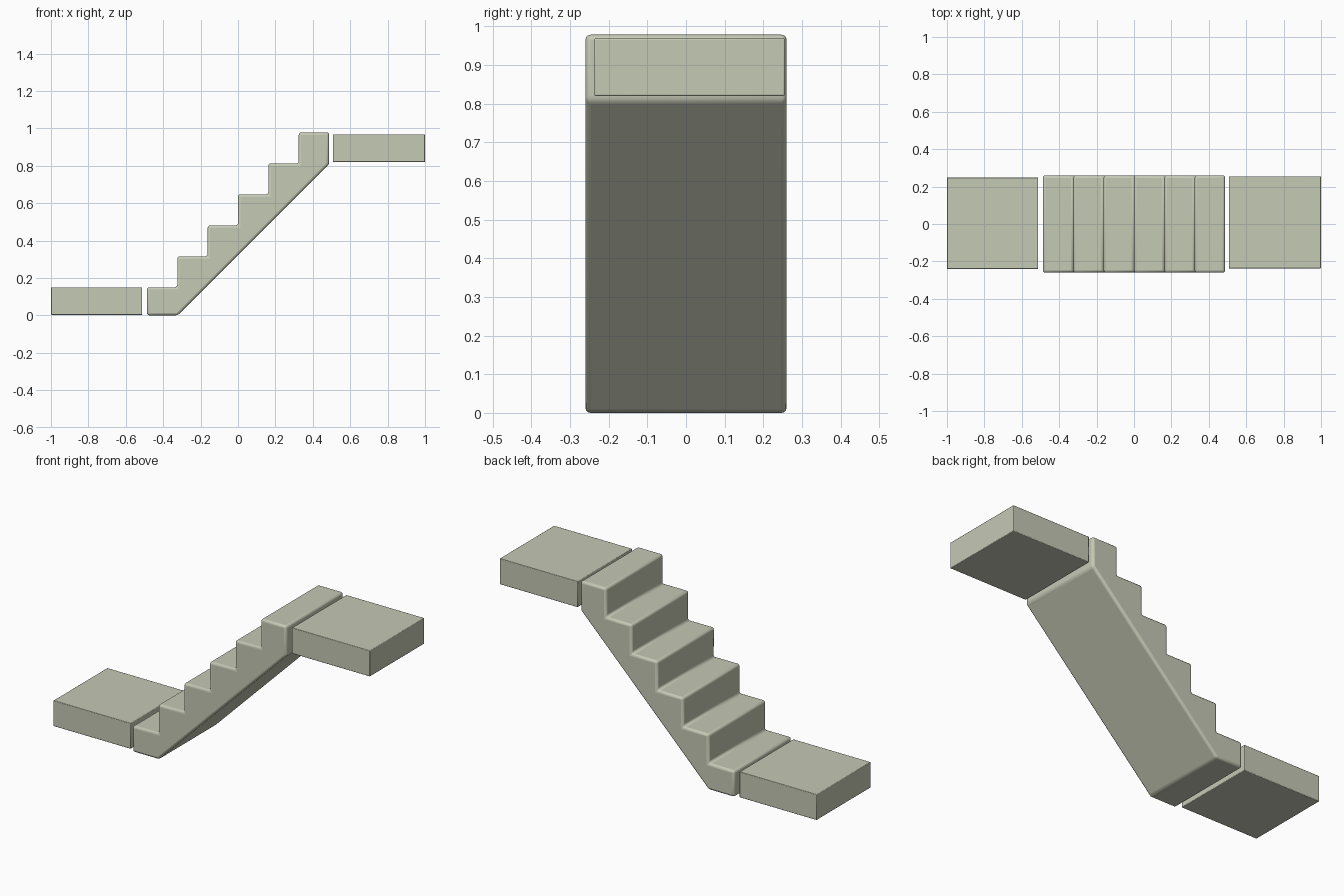
import bpy, bmesh, math

if "Cube" in bpy.data.objects:
    bpy.data.objects.remove(bpy.data.objects["Cube"])

stone = bpy.data.materials.new("pale_stone")
stone.diffuse_color = (0.56, 0.585, 0.46, 1)
stone.use_nodes = True
stone.node_tree.nodes["Principled BSDF"].inputs["Base Color"].default_value = stone.diffuse_color


def extrude_profile(name, pts, y0, y1, width, segments):
    """Extrude an x-z outline along y and round its edges."""
    bm = bmesh.new()
    face = bm.faces.new([bm.verts.new((x, y0, z)) for x, z in pts])
    ext = bmesh.ops.extrude_face_region(bm, geom=[face])
    verts = [v for v in ext["geom"] if isinstance(v, bmesh.types.BMVert)]
    bmesh.ops.translate(bm, verts=verts, vec=(0, y1 - y0, 0))
    bmesh.ops.recalc_face_normals(bm, faces=bm.faces)
    mesh = bpy.data.meshes.new(name)
    bm.to_mesh(mesh)
    bm.free()
    mesh.materials.append(stone)
    ob = bpy.data.objects.new(name, mesh)
    bpy.context.collection.objects.link(ob)
    bev = ob.modifiers.new("rounded_edges", 'BEVEL')
    bev.width = width
    bev.segments = segments
    bev.limit_method = 'ANGLE'
    bev.angle_limit = math.radians(30)
    bpy.ops.object.select_all(action='DESELECT')
    ob.select_set(True)
    bpy.context.view_layer.objects.active = ob
    bpy.ops.object.shade_smooth_by_angle(angle=math.radians(35))
    return ob


def slab(name, x0, x1, y0, y1, z0, z1):
    return extrude_profile(name, [(x0, z0), (x1, z0), (x1, z1), (x0, z1)], y0, y1, 0.003, 2)


# staircase: six steps with a sloping underside
left, right, steps, first, top = -0.487, 0.487, 6, 0.15, 0.978
run = (right - left) / steps
rise = (top - first) / (steps - 1)
outline = [(left, 0)]
for i in range(steps):
    z = first + i * rise
    outline += [(left + i * run, z), (left + (i + 1) * run, z)]
outline += [(right, 0.808), (-0.322, 0)]
extrude_profile("staircase", outline, -0.26, 0.26, 0.013, 3)

# landings at the foot and the head
slab("lower_landing", -1.0, -0.512, -0.24, 0.248, 0.003, 0.15)
slab("upper_landing", 0.507, 1.0, -0.237, 0.255, 0.82, 0.968)
